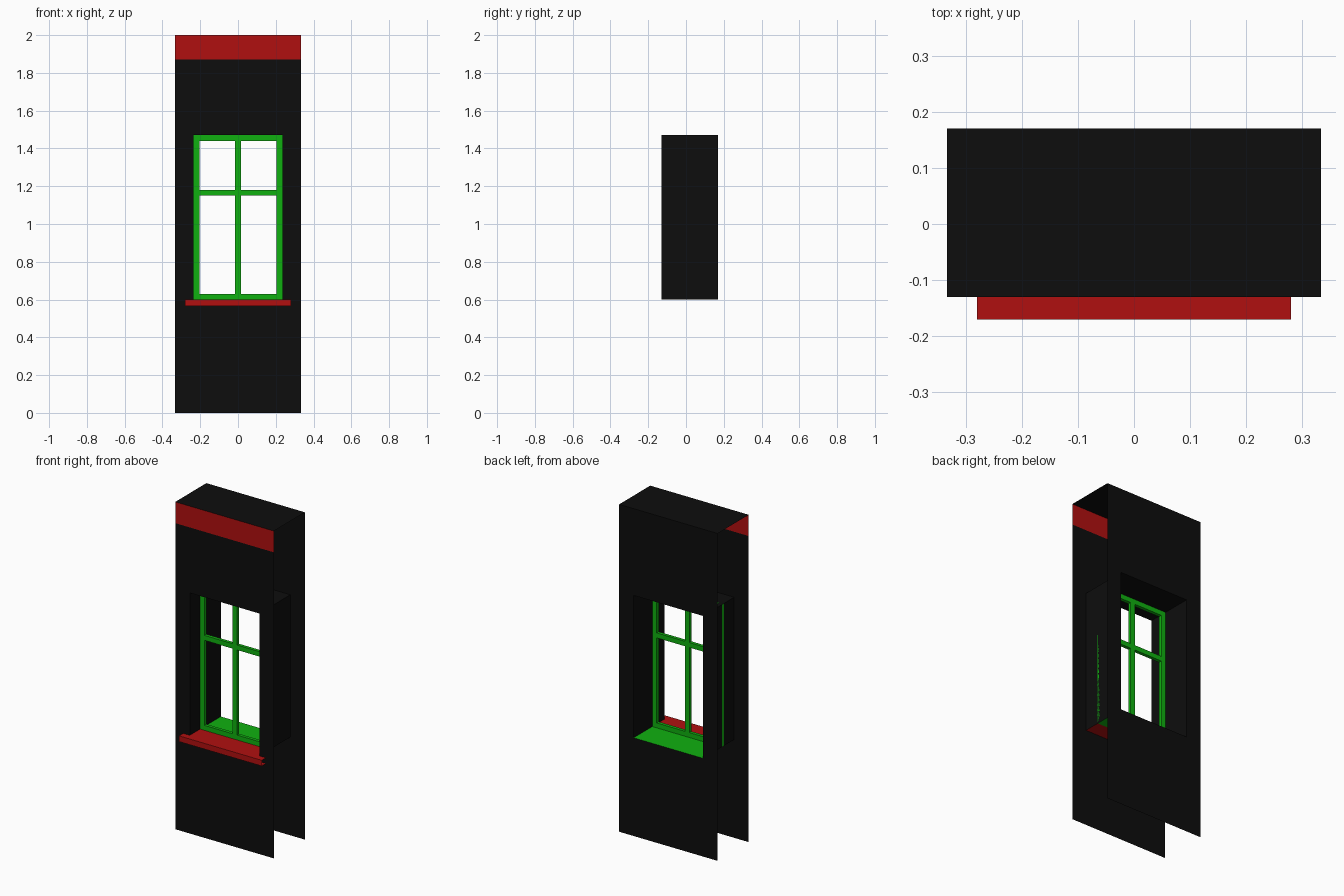
import bpy
import bmesh

if "Cube" in bpy.data.objects:
    bpy.data.objects.remove(bpy.data.objects["Cube"])

W, OX, Z0, Z1 = 0.333, 0.235, 0.60, 1.47      # wall half width, opening half width, sill, head
FRONT, BACK = -0.13, 0.17                     # wall planes
FRAME_F, FRAME_B = -0.03, -0.01               # window frame planes


def material(name, rgb):
    m = bpy.data.materials.new(name)
    m.diffuse_color = (*rgb, 1)
    m.use_nodes = True
    m.node_tree.nodes["Principled BSDF"].inputs["Base Color"].default_value = m.diffuse_color
    return m


BLACK = material("black", (0.004, 0.004, 0.004))
RED = material("red", (0.434, 0.005, 0.005))
GREEN = material("green", (0.005, 0.434, 0.005))


def finish(name, bm, mat, flip=False):
    bmesh.ops.remove_doubles(bm, verts=bm.verts, dist=1e-5)
    if flip:
        bmesh.ops.reverse_faces(bm, faces=bm.faces)
    me = bpy.data.meshes.new(name)
    bm.to_mesh(me)
    bm.free()
    me.materials.append(mat)
    ob = bpy.data.objects.new(name, me)
    bpy.context.collection.objects.link(ob)
    return ob


def panel(name, xs, zs, y, holes, mat, flip=False):
    """Upright sheet facing -y, divided at xs and zs, with some cells left open."""
    bm = bmesh.new()
    for i, (xa, xb) in enumerate(zip(xs, xs[1:])):
        for j, (za, zb) in enumerate(zip(zs, zs[1:])):
            if (i, j) not in holes:
                bm.faces.new([bm.verts.new((x, y, z)) for x, z in
                              ((xa, za), (xb, za), (xb, zb), (xa, zb))])
    return finish(name, bm, mat, flip)


def sweep(name, pts, offset, mat):
    """Open sheet made by sweeping a polyline along an offset."""
    bm = bmesh.new()
    for a, b in zip(pts, pts[1:]):
        quad = (a, b, [p + o for p, o in zip(b, offset)], [p + o for p, o in zip(a, offset)])
        bm.faces.new([bm.verts.new(p) for p in quad])
    return finish(name, bm, mat)


# Wall: two open-sided skins joined by a top cap
wall_x = [-W, -OX, OX, W]
panel("front_wall", wall_x, [0, Z0, Z1, 1.87], FRONT, {(1, 1)}, BLACK)
panel("back_wall", wall_x, [0, Z0, Z1, 2.0], BACK, {(1, 1)}, BLACK, flip=True)
panel("top_band", [-W, W], [1.87, 2.0], FRONT, set(), RED)
sweep("top_cap", [(-W, FRONT, 2), (W, FRONT, 2)], (0, BACK - FRONT, 0), BLACK)

# Opening sides and head through the wall
sweep("window_reveal", [(-OX, FRONT, Z0), (-OX, FRONT, Z1), (OX, FRONT, Z1), (OX, FRONT, Z0)],
      (0, BACK - FRONT, 0), BLACK).data.flip_normals()

# Sills: red outside, green inside, plus the projecting ledge with open ends
sweep("outer_sill", [(-OX, FRONT, Z0), (OX, FRONT, Z0)], (0, FRAME_F - FRONT, 0), RED)
sweep("inner_sill", [(-OX, FRAME_B, Z0), (OX, FRAME_B, Z0)], (0, BACK - FRAME_B, 0), GREEN)
sweep("sill_ledge", [(-0.28, FRONT, Z0), (-0.28, -0.17, Z0), (-0.28, -0.17, 0.565),
                     (-0.28, FRONT, 0.565)], (0.56, 0, 0), RED)

# Window frame with four open panes
bar = 0.03
frame = panel("window_frame", [-OX, -OX + bar, -bar / 2, bar / 2, OX - bar, OX],
              [Z0, Z0 + bar, 1.15, 1.18, Z1 - bar, Z1], FRAME_F,
              {(1, 1), (3, 1), (1, 3), (3, 3)}, GREEN)
thick = frame.modifiers.new("thickness", 'SOLIDIFY')
thick.thickness = FRAME_B - FRAME_F
thick.offset = -1
